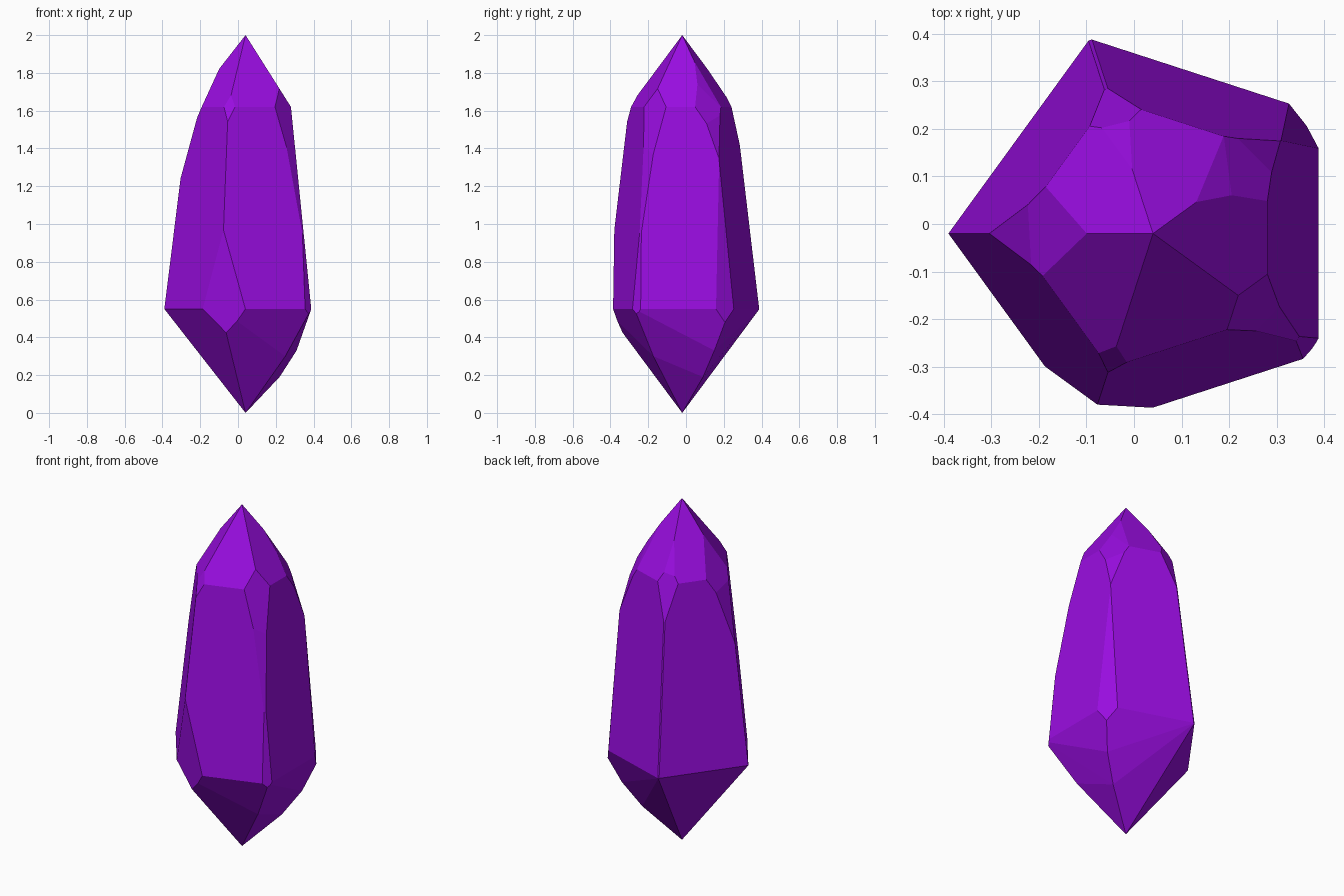
import bpy
import bmesh
from math import cos, sin, radians
from mathutils import Vector

if "Cube" in bpy.data.objects:
    bpy.data.objects.remove(bpy.data.objects["Cube"], do_unlink=True)

AXIS = Vector((0.04, -0.02, 0))


def polar(angle, radius, z):
    a = radians(angle)
    return AXIS + Vector((radius * cos(a), radius * sin(a), z))


def chip(bm, angle, r1, z1, r2, z2):
    """Slice off everything beyond a plane facing the angle, through two (radius, height) points."""
    a = radians(angle)
    dr, dz = r2 - r1, z2 - z1
    normal = Vector((cos(a) * dz, sin(a) * dz, -dr)).normalized()
    bmesh.ops.bisect_plane(bm, geom=bm.verts[:] + bm.edges[:] + bm.faces[:], dist=1e-5,
                           plane_co=polar(angle, r1, z1), plane_no=normal, clear_outer=True)
    rim = [e for e in bm.edges if e.is_boundary]
    if rim:
        bmesh.ops.holes_fill(bm, edges=rim, sides=0)


# Five-sided double-pointed body
bm = bmesh.new()
corners = [36 + 72 * i for i in range(5)]
points = [polar(0, 0, 0), polar(0, 0, 2)]
for radius, z in ((0.43, 0.55), (0.297, 1.62)):
    points += [polar(c, radius, z) for c in corners]
# Fuller lower ridges on the left side
points += [Vector((0.31, 0.15, 0.33)), Vector((0.22, 0.09, 0.19)), polar(-36, 0.26, 0.3)]
for p in points:
    bm.verts.new(p)
bmesh.ops.convex_hull(bm, input=bm.verts[:])
bmesh.ops.dissolve_limit(bm, angle_limit=radians(0.5), verts=bm.verts[:], edges=bm.edges[:])

# Chipped corners, given as angle, then lower and upper (radius, height)
chips = [
    # right ridge
    (180, 0.35, 1.22, 0.26, 1.55), (178, 0.26, 1.55, 0.14, 1.82),
    # back ridge
    (108, 0.426, 0.56, 0.38, 0.93), (108, 0.325, 1.40, 0.24, 1.67), (112, 0.25, 1.65, 0.147, 1.81),
    # back left ridge
    (33.5, 0.378, 0.70, 0.331, 1.35), (38, 0.33, 1.35, 0.27, 1.55),
    (34, 0.27, 1.55, 0.20, 1.70), (40, 0.20, 1.70, 0.11, 1.86),
    # front left ridge
    (-36.9, 0.406, 0.60, 0.376, 0.95), (-38, 0.376, 0.95, 0.30, 1.39), (-36, 0.30, 1.39, 0.235, 1.66),
    # front ridge
    (-111, 0.331, 0.42, 0.359, 0.75), (-108, 0.295, 1.57, 0.262, 1.65),
]
for c in chips:
    chip(bm, *c)
bmesh.ops.recalc_face_normals(bm, faces=bm.faces[:])

mesh = bpy.data.meshes.new("crystal")
bm.to_mesh(mesh)
bm.free()
crystal = bpy.data.objects.new("crystal", mesh)
bpy.context.collection.objects.link(crystal)

# Purple stone
purple = bpy.data.materials.new("purple")
purple.use_nodes = True
colour = (0.32, 0.004, 0.75, 1)
purple.diffuse_color = colour
purple.node_tree.nodes["Principled BSDF"].inputs["Base Color"].default_value = colour
mesh.materials.append(purple)
